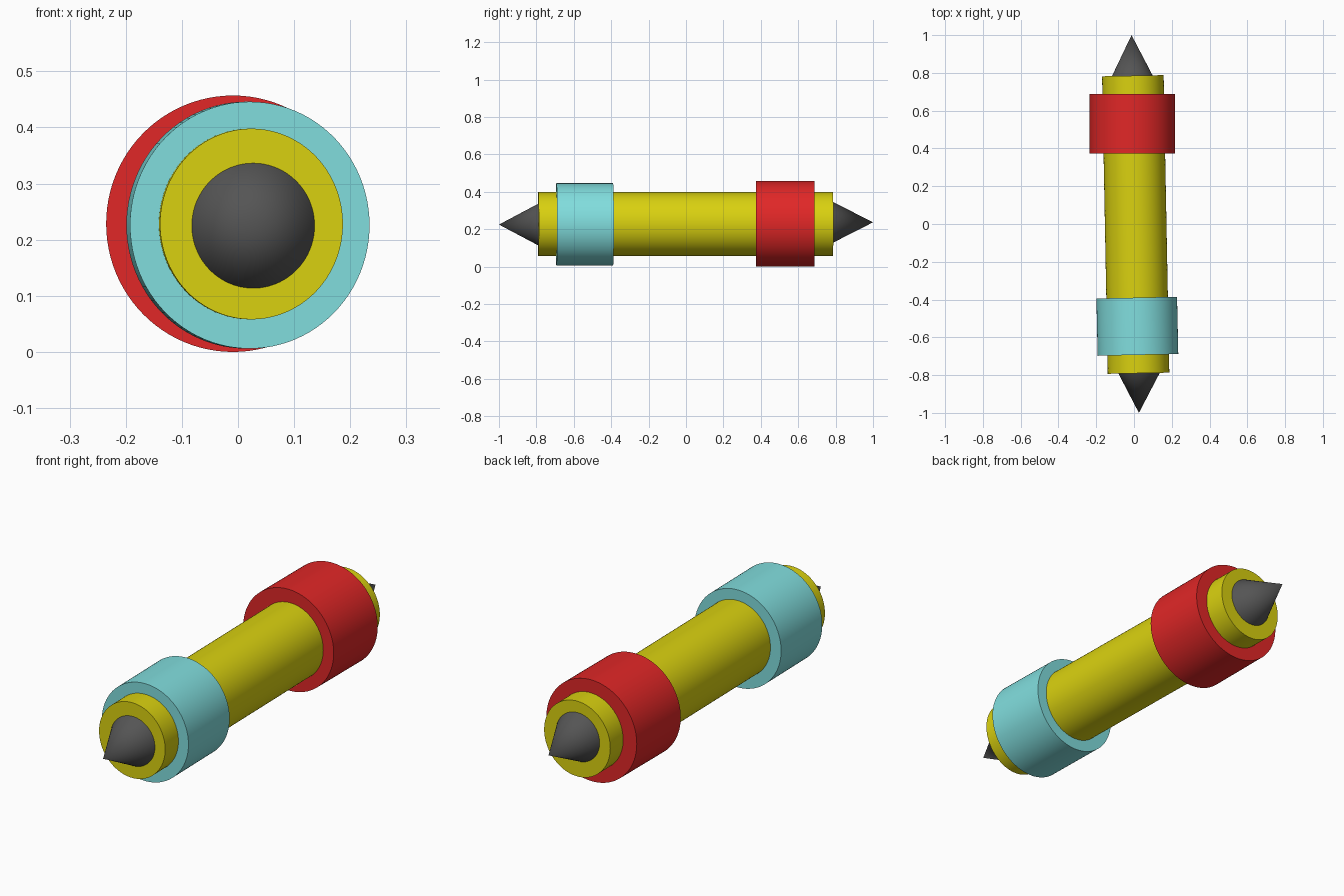
import bpy
import math
from mathutils import Vector

default_cube = bpy.data.objects.get("Cube")
if default_cube:
    bpy.data.objects.remove(default_cube, do_unlink=True)


def make_material(name, rgb):
    mat = bpy.data.materials.new(name)
    mat.use_nodes = True
    mat.diffuse_color = (*rgb, 1)
    mat.node_tree.nodes["Principled BSDF"].inputs["Base Color"].default_value = (*rgb, 1)
    return mat


yellow = make_material("yellow", (0.70, 0.64, 0.005))
aqua = make_material("aqua", (0.22, 0.73, 0.73))
red = make_material("red", (0.75, 0.02, 0.02))
charcoal = make_material("charcoal", (0.09, 0.09, 0.09))


def spindle(name, start, end, radius_x, radius_z, mat, pointed=False):
    """Closed cylinder or cone running from start to end."""
    start, end = Vector(start), Vector(end)
    axis = end - start
    bpy.ops.mesh.primitive_cone_add(vertices=96, radius1=1, depth=axis.length,
                                    radius2=0 if pointed else 1,
                                    location=(start + end) / 2)
    obj = bpy.context.object
    obj.name = name
    obj.scale = (radius_x, radius_z, 1)
    # Tip the primitive onto the y axis, then swing it sideways and vertically
    forward = math.copysign(1, axis.y)
    pitch = -forward * math.pi / 2 + math.atan2(axis.z, abs(axis.y)) * forward
    obj.rotation_euler = (pitch, 0, -math.atan2(axis.x * forward, abs(axis.y)))
    obj.data.materials.append(mat)
    bpy.ops.object.transform_apply(location=False, rotation=True, scale=True)
    bpy.ops.object.shade_smooth_by_angle(angle=math.radians(35))
    return obj


# Long shaft, very slightly skewed
spindle("shaft", (0.024, -0.79, 0.228), (-0.006, 0.785, 0.228), 0.163, 0.17, yellow)

# Thick collars near each end
spindle("front_collar", (0.021, -0.693, 0.226), (0.0145, -0.39, 0.226), 0.2135, 0.22, aqua)
spindle("back_collar", (-0.009, 0.373, 0.2285), (-0.009, 0.687, 0.2285), 0.226, 0.2285, red)

# Pointed tips
spindle("front_tip", (0.026, -0.785, 0.225), (0.026, -1.0, 0.225), 0.112, 0.114, charcoal, True)
spindle("back_tip", (-0.009, 0.78, 0.237), (-0.013, 1.0, 0.237), 0.110, 0.112, charcoal, True)
